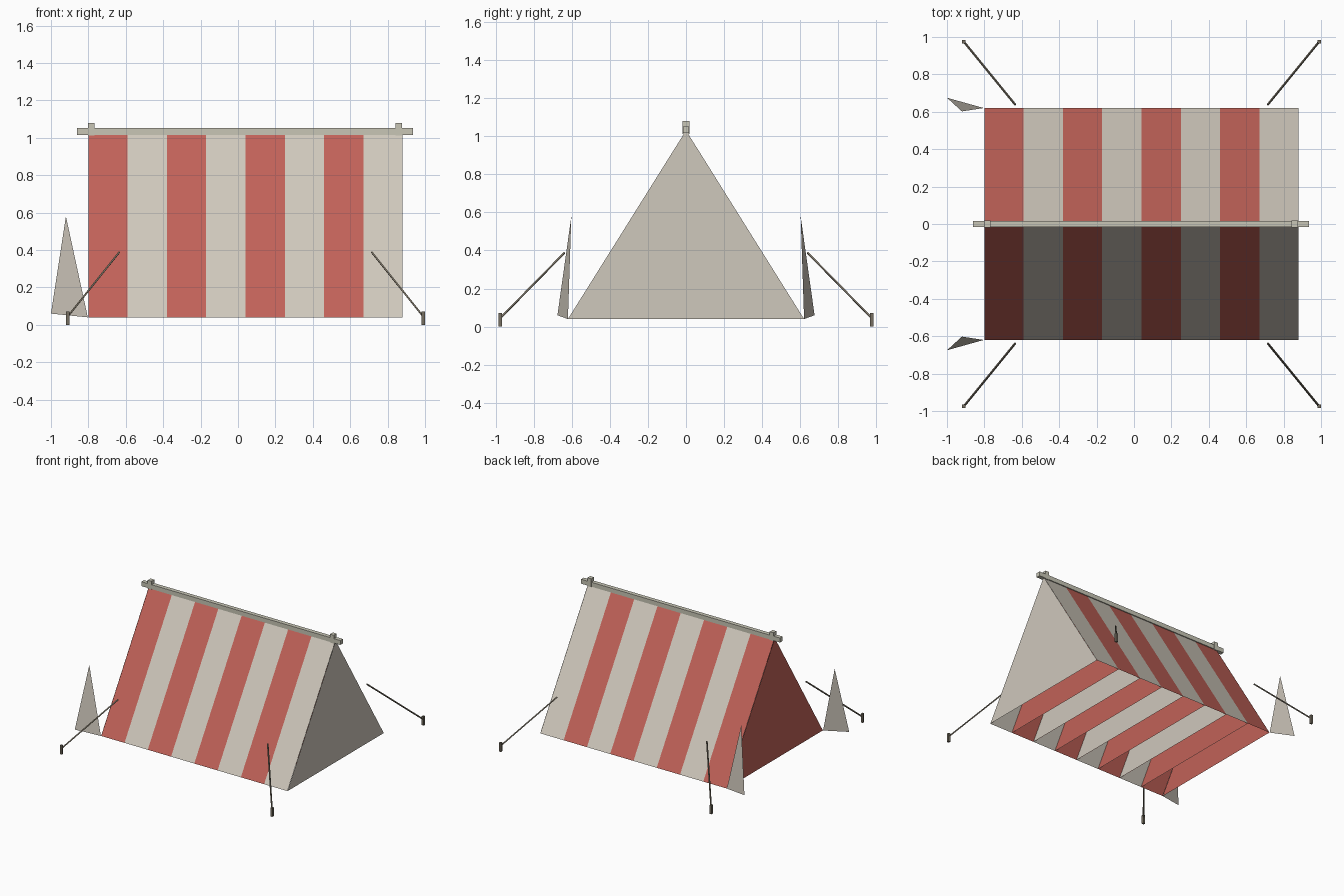
import bpy
import bmesh
from mathutils import Vector

cube = bpy.data.objects.get("Cube")
if cube:
    bpy.data.objects.remove(cube, do_unlink=True)


def material(name, rgb):
    lin = [((c / 255 + 0.055) / 1.055) ** 2.4 for c in rgb] + [1.0]
    m = bpy.data.materials.new(name)
    m.use_nodes = True
    m.diffuse_color = lin
    m.node_tree.nodes["Principled BSDF"].inputs["Base Color"].default_value = lin
    return m


RED = material("red_canvas", (193, 98, 88))
CREAM = material("cream_canvas", (207, 200, 188))
WOOD = material("pale_wood", (200, 198, 182))
ROPE = material("dark_rope", (118, 111, 97))


def add_object(name, bm, mat):
    mesh = bpy.data.meshes.new(name)
    bm.to_mesh(mesh)
    bm.free()
    mesh.materials.append(mat)
    obj = bpy.data.objects.new(name, mesh)
    bpy.context.collection.objects.link(obj)
    return obj


def box(name, lo, hi, mat):
    lo, hi = Vector(lo), Vector(hi)
    bm = bmesh.new()
    bmesh.ops.create_cube(bm, size=1)
    bmesh.ops.scale(bm, vec=hi - lo, verts=bm.verts)
    bmesh.ops.translate(bm, vec=(lo + hi) / 2, verts=bm.verts)
    return add_object(name, bm, mat)


def faces(name, polys, mat):
    bm = bmesh.new()
    for poly in polys:
        bm.faces.new([bm.verts.new(p) for p in poly])
    return add_object(name, bm, mat)


def rod(name, a, b, radius, mat):
    a, b = Vector(a), Vector(b)
    axis = b - a
    bm = bmesh.new()
    bmesh.ops.create_cone(bm, cap_ends=True, segments=4, radius1=radius,
                          radius2=radius, depth=axis.length)
    bmesh.ops.rotate(bm, matrix=axis.to_track_quat("Z", "Y").to_matrix(), verts=bm.verts)
    bmesh.ops.translate(bm, vec=(a + b) / 2, verts=bm.verts)
    return add_object(name, bm, mat)


# Canvas: open-bottomed triangular sections in alternating colours
START, END, COUNT = -0.80, 0.88, 8
HALF, FOOT, RIDGE = 0.62, 0.04, 1.03
LAP = 0.001  # end panels sit just past the joint
width = (END - START) / COUNT


def profile(x):
    return (x, -HALF, FOOT), (x, HALF, FOOT), (x, 0, RIDGE)


for i in range(COUNT):
    x0 = START + i * width
    f0, b0, r0 = profile(x0)
    f1, b1, r1 = profile(x0 + width)
    polys = [(f0, f1, r1, r0), (b1, b0, r0, r1),
             profile(x0 - LAP)[::-1], profile(x0 + width + LAP)]
    faces(f"canvas_section_{i + 1}", polys, CREAM if i % 2 else RED)

# Ridge beam and the pole tips that hold it
box("ridge_beam", (-0.86, -0.017, 1.016), (0.935, 0.017, 1.052), WOOD)
for name, x in (("right_pole_tip", -0.785), ("left_pole_tip", 0.86)):
    box(name, (x - 0.017, -0.018, 1.012), (x + 0.017, 0.018, 1.08), WOOD)

# Door flaps, guy ropes and stakes on both sides
for side, s in (("front", -1), ("back", 1)):
    flap = [(-1.0, s * 0.675, 0.06), (-0.803, s * 0.62, 0.04), (-0.92, s * 0.602, 0.58)]
    faces(side + "_door_flap", [flap if s < 0 else flap[::-1]], CREAM)
    for end, e in (("right", -1), ("left", 1)):
        top = (0.04 + e * 0.675, s * 0.638, 0.388)
        peg = (0.04 + e * 0.95, s * 0.975)
        rod(f"{side}_{end}_guy_rope", top, (*peg, 0.045), 0.006, ROPE)
        box(f"{side}_{end}_stake", (peg[0] - 0.009, peg[1] - 0.009, 0),
            (peg[0] + 0.009, peg[1] + 0.009, 0.072), ROPE)
